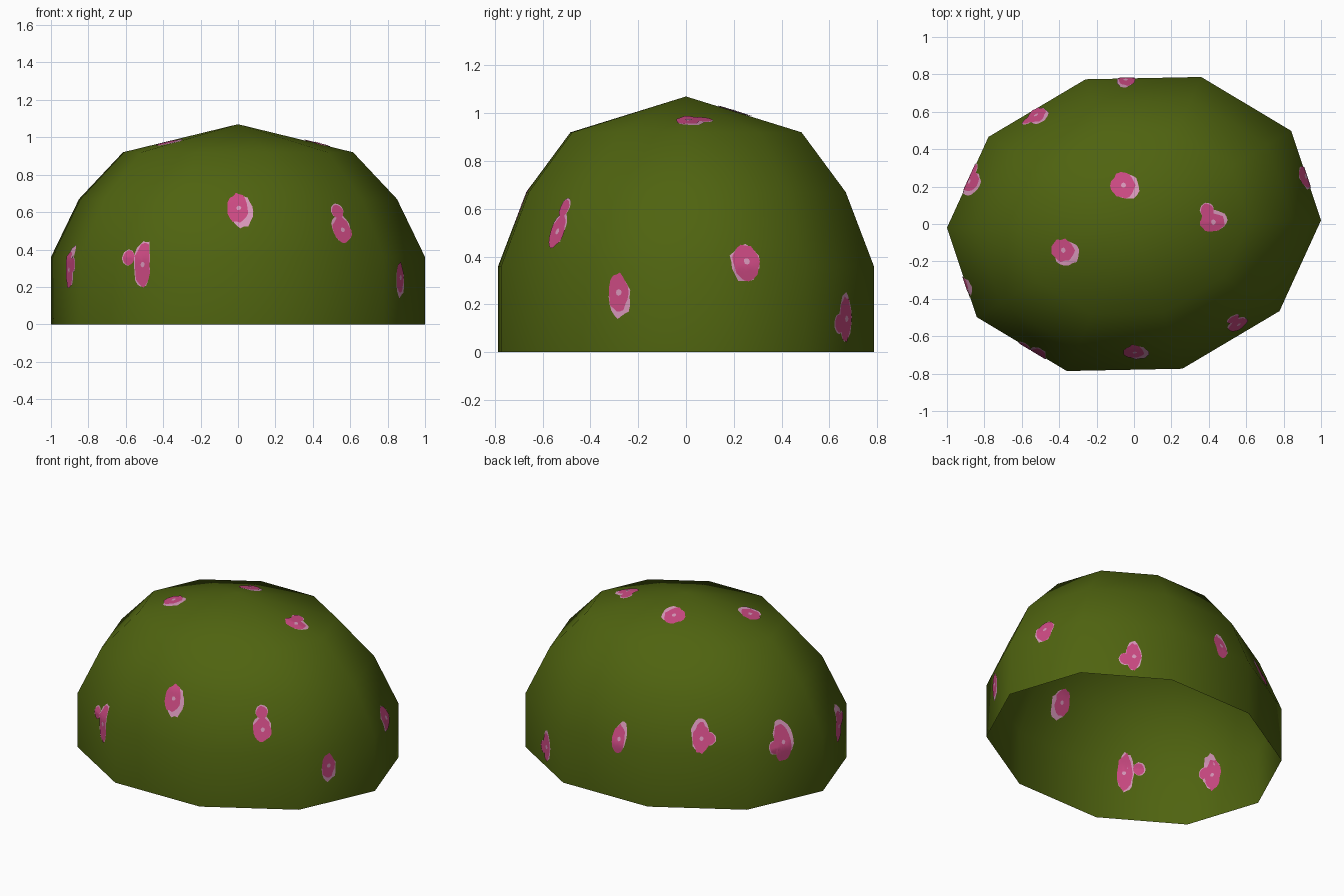
import bpy, bmesh, math, random
from mathutils import Vector
from mathutils.bvhtree import BVHTree

if "Cube" in bpy.data.objects:
    bpy.data.objects.remove(bpy.data.objects["Cube"])

random.seed(4)

def material(name, rgb):
    m = bpy.data.materials.new(name)
    m.diffuse_color = (*rgb, 1)
    m.use_nodes = True
    m.node_tree.nodes["Principled BSDF"].inputs["Base Color"].default_value = m.diffuse_color
    return m

GREEN = material("leaf green", (0.078, 0.125, 0.005))
PINK = material("petal pink", (0.60, 0.068, 0.225))
PALE = material("pale pink", (0.68, 0.31, 0.49))

def finish(bm, name, mats):
    me = bpy.data.meshes.new(name)
    for f in bm.faces:
        f.smooth = True
    bm.to_mesh(me)
    for m in mats:
        me.materials.append(m)
    ob = bpy.data.objects.new(name, me)
    bpy.context.collection.objects.link(ob)
    return ob

# Bush dome: ten-sided, slightly skewed oval, open underneath
SIDES = 10
PROFILE = [(1.0, 0.0), (1.0, 0.36), (0.85, 0.67), (0.615, 0.92)]
U, V = Vector((1.0, 0.02, 0)), Vector((0.053, 0.82, 0))
dome = bmesh.new()
rings = []
for r, z in PROFILE:
    ring = []
    for k in range(SIDES):
        a = 2 * math.pi * k / SIDES
        ring.append(dome.verts.new((U * math.cos(a) + V * math.sin(a)) * r + Vector((0, 0, z))))
    rings.append(ring)
apex = dome.verts.new((0, 0, 1.07))
for k in range(SIDES):
    j = (k + 1) % SIDES
    for lo, hi in zip(rings, rings[1:]):
        dome.faces.new((lo[k], lo[j], hi[j], hi[k]))
    dome.faces.new((rings[-1][k], rings[-1][j], apex))
dome.normal_update()
tree = BVHTree.FromBMesh(dome)
finish(dome, "bush_dome", [GREEN])

# Flower patches: thin plates that follow the dome, seen outside and inside
def blob(bm, frame, cu, cv, w, h, lift, mat, wobble=0.1, n=18, rows=4):
    """Irregular oval, half sizes w and h, laid on the dome at a small lift."""
    centre, u, v, nrm = frame

    def place(a, b):
        start = centre + u * a + v * b + nrm * 0.3
        hit, hn, _, _ = tree.ray_cast(start, -nrm)
        if hit is None:
            hit, hn, _, _ = tree.find_nearest(centre + u * a + v * b)
        return bm.verts.new(hit + hn * lift)

    edge = [1 + random.uniform(-wobble, wobble) for _ in range(n)]
    mid = place(cu, cv)
    prev = None
    for row in range(1, rows + 1):
        t = row / rows
        cur = [place(cu + w * t * edge[i] * math.cos(2 * math.pi * i / n),
                     cv + h * t * edge[i] * math.sin(2 * math.pi * i / n)) for i in range(n)]
        for i in range(n):
            j = (i + 1) % n
            quad = (mid, cur[i], cur[j]) if prev is None else (prev[i], cur[i], cur[j], prev[j])
            f = bm.faces.new(quad if lift > 0 else quad[::-1])
            f.material_index = mat
        prev = cur

# place on the bush, half width, half height, shift of the pale rim
FLOWERS = [
    ((-0.06, 0.21, 1.02), 0.065, 0.070, 0.020, -0.005),
    ((0.42, 0.01, 0.97), 0.070, 0.050, 0.012, 0.012),
    ((-0.38, -0.14, 0.97), 0.065, 0.060, 0.020, -0.018),
    ((-0.04, 0.76, 0.39), 0.045, 0.085, 0.008, 0.015),
    ((-0.53, 0.60, 0.46), 0.050, 0.095, -0.008, 0.020),
    ((-0.88, 0.23, 0.39), 0.060, 0.115, 0.010, 0.020),
    ((0.92, 0.25, 0.38), 0.060, 0.075, 0.000, 0.000),
    ((-0.92, -0.33, 0.29), 0.055, 0.105, 0.012, 0.020),
    ((0.55, -0.53, 0.50), 0.055, 0.075, 0.000, 0.012),
    ((0.00, -0.68, 0.62), 0.055, 0.085, 0.022, -0.020),
    ((-0.50, -0.68, 0.32), 0.048, 0.120, -0.004, 0.000),
    ((0.88, -0.29, 0.25), 0.047, 0.080, 0.006, -0.020),
    ((0.56, 0.66, 0.14), 0.045, 0.092, 0.000, 0.008),
]
# small extra petal beside some flowers: flower number -> shift
PETALS = {1: (-0.03, 0.06), 4: (0.05, 0.0), 5: (-0.06, -0.02), 7: (0.06, 0.03),
          8: (-0.005, 0.105), 10: (-0.085, 0.035), 12: (-0.05, -0.02)}

for i, (pos, w, h, du, dv) in enumerate(FLOWERS):
    centre, nrm, _, _ = tree.find_nearest(Vector(pos))
    if nrm.z > 0.85:
        u = Vector((1, 0, 0))
        u = (u - nrm * u.dot(nrm)).normalized()
    else:
        u = Vector((0, 0, 1)).cross(nrm).normalized()
    frame = (centre, u, nrm.cross(u), nrm)
    bm = bmesh.new()
    for side in (1, -1):
        blob(bm, frame, du, dv, w * 1.06, h * 1.06, 0.003 * side, 1)
        blob(bm, frame, 0, 0, w, h, 0.005 * side, 0)
        if i in PETALS:
            pu, pv = PETALS[i]
            blob(bm, frame, pu * 1.05, pv * 1.05, 0.038, 0.042, 0.003 * side, 1, 0.05)
            blob(bm, frame, pu, pv, 0.035, 0.038, 0.005 * side, 0, 0.05)
        blob(bm, frame, 0.004, 0, 0.013, 0.014, 0.007 * side, 1, 0.1, 8, 1)
    finish(bm, "flower_%02d" % (i + 1), [PINK, PALE])
    bm.free()
dome.free()
